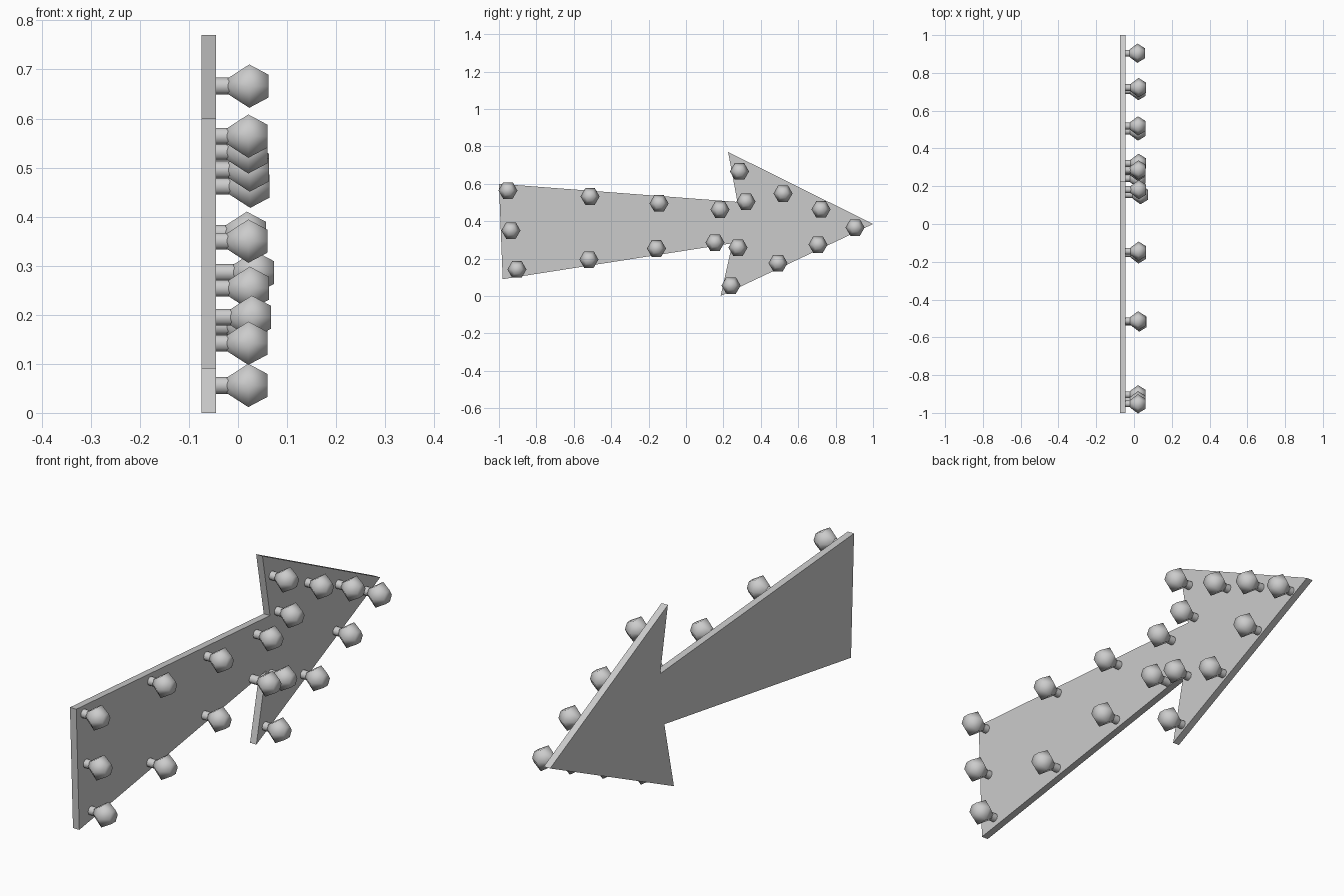
import bpy, bmesh
from math import cos, sin, tau, radians

if "Cube" in bpy.data.objects:
    bpy.data.objects.remove(bpy.data.objects["Cube"])

def finish(name, bm):
    bmesh.ops.recalc_face_normals(bm, faces=bm.faces)
    me = bpy.data.meshes.new(name)
    bm.to_mesh(me)
    bm.free()
    ob = bpy.data.objects.new(name, me)
    bpy.context.collection.objects.link(ob)
    return ob

# Arrow-shaped board: (y, z) outline extruded along x
outline = [(-1, .60), (.275, .503), (.225, .77), (1, .385),
           (.185, 0), (.248, .282), (-.98, .09)]
bm = bmesh.new()
face = bm.faces.new([bm.verts.new((-.074, y, z)) for y, z in outline])
ext = bmesh.ops.extrude_face_region(bm, geom=[face])
bmesh.ops.translate(bm, vec=(.029, 0, 0),
                    verts=[v for v in ext['geom'] if isinstance(v, bmesh.types.BMVert)])
finish("arrow_board", bm)

def lathe_x(name, profile, sides, y, z, dx=0.0):
    """Revolve an (x, radius) profile around the x axis, capped at both ends."""
    bm = bmesh.new()
    rings = [[bm.verts.new((x + dx, y + r * cos(tau * i / sides), z + r * sin(tau * i / sides)))
              for i in range(sides)] for x, r in profile]
    for a, b in zip(rings, rings[1:]):
        for i in range(sides):
            j = (i + 1) % sides
            bm.faces.new((a[i], a[j], b[j], b[i]))
    bm.faces.new(rings[0])
    bm.faces.new(rings[-1])
    for f in bm.faces:
        f.smooth = True
    ob = finish(name, bm)
    ob.data.set_sharp_from_angle(angle=radians(62))
    return ob

# Bulbs: (y, z, forward offset)
bulbs = [(-.952, .564, 0), (-.936, .35, 0), (-.904, .142, 0),
         (-.513, .532, 0), (-.519, .195, .007), (-.144, .495, .003), (-.158, .254, .003),
         (.182, .462, .004), (.155, .286, .013), (.321, .505, .003), (.278, .259, 0),
         (.286, .666, .002), (.519, .548, 0), (.722, .463, .003), (.904, .366, -.003),
         (.706, .275, .002), (.492, .176, 0), (.241, .056, 0)]
for n, (y, z, dx) in enumerate(bulbs, 1):
    lathe_x(f"bulb_socket_{n}", [(-.05, .018), (-.015 + dx, .018)], 10, y, z)
    lathe_x(f"bulb_{n}", [(-.022, .019), (.021, .051), (.06, .027)], 6, y, z, dx)
